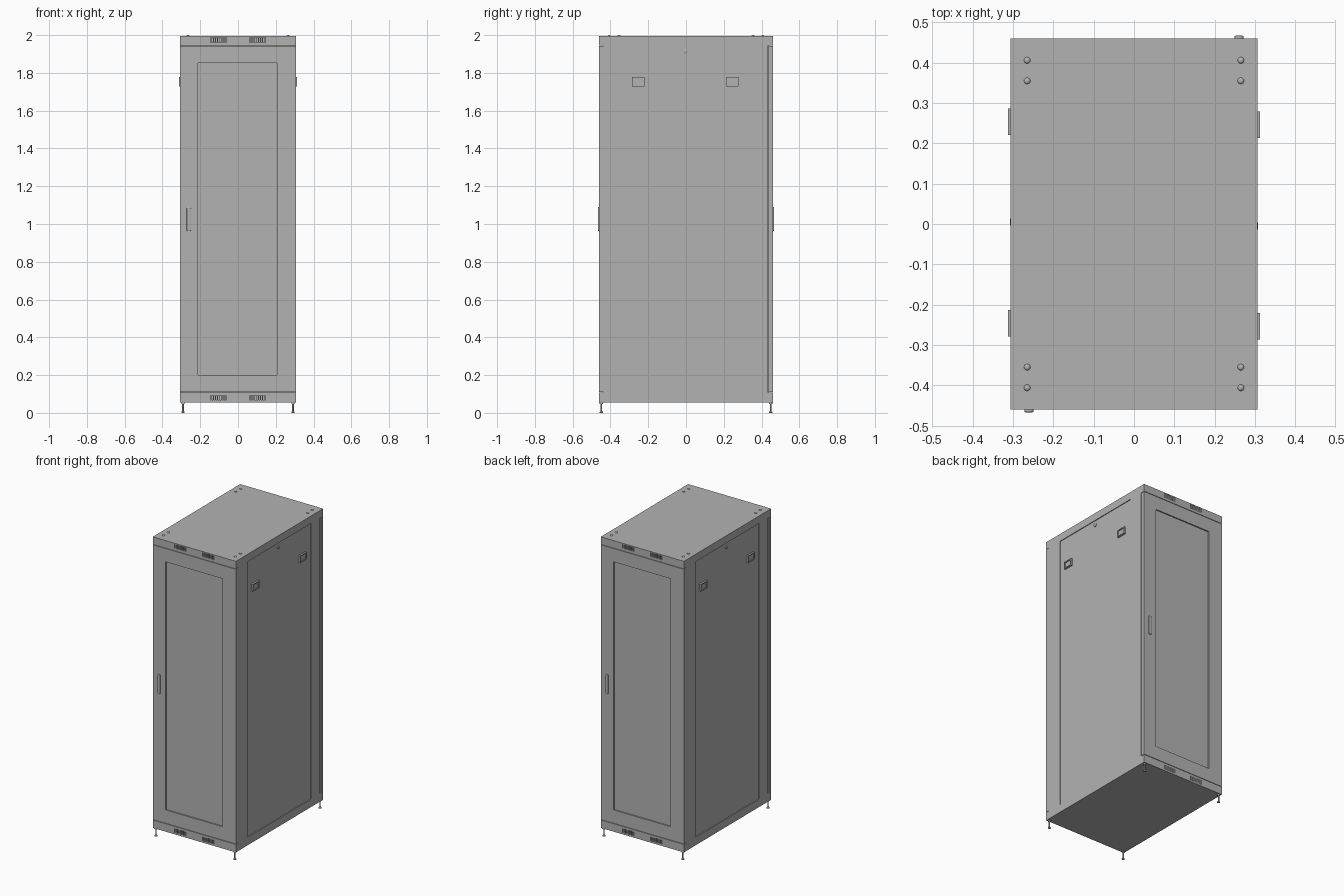
import bpy, bmesh, math
from mathutils import Vector, Matrix

default = bpy.data.objects.get("Cube")
if default:
    bpy.data.objects.remove(default, do_unlink=True)

grey = bpy.data.materials.new("cabinet grey")
grey.use_nodes = True
colour = (0.45, 0.45, 0.45, 1)
grey.diffuse_color = colour
grey.node_tree.nodes["Principled BSDF"].inputs["Base Color"].default_value = colour

HX, HY = 0.306, 0.46            # half width and half depth
BOTTOM, TOP = 0.055, 1.995      # shell height range
LOW, HIGH = 0.108, 1.945        # door opening
HALF_TURN = Matrix.Rotation(math.pi, 4, 'Z')


def finish(name, bm):
    mesh = bpy.data.meshes.new(name)
    bmesh.ops.recalc_face_normals(bm, faces=bm.faces)
    bm.to_mesh(mesh)
    bm.free()
    mesh.materials.append(grey)
    obj = bpy.data.objects.new(name, mesh)
    bpy.context.collection.objects.link(obj)
    return obj


def add_box(bm, lo, hi):
    lo, hi = Vector(lo), Vector(hi)
    size = Matrix.Diagonal((*(hi - lo), 1))
    return bmesh.ops.create_cube(bm, size=1, matrix=Matrix.Translation((lo + hi) / 2) @ size)


def box(name, lo, hi):
    bm = bmesh.new()
    add_box(bm, lo, hi)
    return finish(name, bm)


def recessed_box(name, lo, hi, normal, inner_lo, inner_hi, depth):
    """Box whose face along normal has a rectangular recess."""
    bm = bmesh.new()
    add_box(bm, lo, hi)
    normal = Vector(normal)
    face = max(bm.faces, key=lambda f: f.calc_center_median().dot(normal) if f.normal.dot(normal) > 0.9 else -9)
    centre = face.calc_center_median()
    bmesh.ops.inset_region(bm, faces=[face], thickness=0.005)
    for v in face.verts:
        for axis in range(3):
            if abs(normal[axis]) < 0.5:
                v.co[axis] = inner_lo[axis] if v.co[axis] < centre[axis] else inner_hi[axis]
    bmesh.ops.inset_region(bm, faces=[face], thickness=0.0002, depth=-depth)
    return finish(name, bm)


def lathe(name, profile, location, axis='Z', segments=20):
    """Turned part from (radius, height) points."""
    bm = bmesh.new()
    verts = [bm.verts.new((r, 0, z)) for r, z in profile]
    edges = [bm.edges.new(pair) for pair in zip(verts, verts[1:])]
    bmesh.ops.spin(bm, geom=verts + edges, cent=(0, 0, 0), axis=(0, 0, 1),
                   angle=2 * math.pi, steps=segments)
    bmesh.ops.remove_doubles(bm, verts=bm.verts, dist=0.00005)
    turn = Matrix.Rotation(math.pi / 2, 4, 'Y') if axis == 'X' else Matrix()
    bm.transform(Matrix.Translation(location) @ turn)
    obj = finish(name, bm)
    bpy.context.view_layer.objects.active = obj
    obj.select_set(True)
    bpy.ops.object.shade_smooth_by_angle(angle=math.radians(40))
    obj.select_set(False)
    return obj


def opposite(obj, name):
    """Copy turned half way round the vertical axis."""
    copy = obj.copy()
    copy.data = obj.data.copy()
    copy.name = name
    copy.data.transform(HALF_TURN)
    bpy.context.collection.objects.link(copy)


# Main shell
box("cabinet_core", (-HX + 0.005, -0.435, BOTTOM + 0.01), (HX - 0.005, 0.435, TOP - 0.01))

# Roof and base, each with slotted vents front and back
for name, z0, z1, vent_z in (("roof", HIGH, TOP, 1.975), ("base", BOTTOM, LOW, 0.08)):
    cap = box(name, (-HX, -HY, z0), (HX, HY, z1))
    bm = bmesh.new()
    for face in (-1, 1):
        for side in (-1, 1):
            for i in range(9):
                x = side * 0.104 + (i - 4) * 0.01
                add_box(bm, (x - 0.0028, face * HY - 0.02, vent_z - 0.013),
                        (x + 0.0028, face * HY + 0.02, vent_z + 0.013))
    cutter = finish(name + "_vent_cutter", bm)
    cutter.hide_render = True
    mod = cap.modifiers.new("vents", 'BOOLEAN')
    mod.operation = 'DIFFERENCE'
    mod.solver = 'EXACT'
    mod.object = cutter
    bpy.context.view_layer.objects.active = cap
    bpy.ops.object.modifier_apply(modifier=mod.name)
    bpy.data.objects.remove(cutter, do_unlink=True)

# Corner posts framing the recessed side panels
post = box("hinge_post", (HX - 0.02, -0.437, LOW), (HX, -0.333, HIGH))
opposite(post, "rear_hinge_post")
post = box("latch_post", (HX - 0.02, 0.333, LOW), (HX, 0.429, HIGH))
opposite(post, "front_latch_post")

# Doors with a recessed window panel
door = recessed_box("front_door", (-HX, -HY, LOW + 0.003), (HX, -0.437, HIGH - 0.003), (0, -1, 0),
                    (-0.212, 0, 0.2), (0.206, 0, 1.853), 0.008)
opposite(door, "back_door")

# Door handles: rounded upright grips
bm = bmesh.new()
add_box(bm, (-0.272, -0.467, 0.962), (-0.249, -0.455, 1.09))
bmesh.ops.bevel(bm, geom=[e for e in bm.edges if abs(e.verts[0].co.y - e.verts[1].co.y) > 0.005],
                offset=0.008, segments=4, profile=0.5, affect='EDGES')
front = [f for f in bm.faces if all(v.co.y < -0.466 for v in f.verts)]
bmesh.ops.bevel(bm, geom=list({e for f in front for e in f.edges}),
                offset=0.003, segments=2, profile=0.5, affect='EDGES')
opposite(finish("front_handle", bm), "back_handle")

# Side panel latches and locks
for label, y in (("front", -0.254), ("rear", 0.246)):
    latch = recessed_box(label + "_left_latch", (HX - 0.01, y - 0.033, 1.729), (HX + 0.006, y + 0.033, 1.777),
                         (1, 0, 0), (0, y - 0.026, 1.736), (0, y + 0.026, 1.77), 0.006)
    opposite(latch, label + "_right_latch")
lock = lathe("left_lock", [(0.012, 0), (0.012, 0.005), (0.009, 0.007), (0, 0.007)],
             (HX - 0.006, -0.005, 1.915), 'X')
opposite(lock, "right_lock")

# Domed roof bolts and levelling feet
for sx in (-1, 1):
    for sy in (-1, 1):
        for y in (0.355, 0.406):
            lathe("roof_bolt", [(0.008, -0.002), (0.008, 0.001), (0.006, 0.0035), (0.003, 0.0048), (0, 0.005)],
                  (sx * 0.265, sy * y, TOP))
        lathe("levelling_foot", [(0, 0), (0.009, 0), (0.009, 0.005), (0.0045, 0.01), (0.0045, 0.048),
                                 (0.009, 0.048), (0.009, 0.057), (0, 0.057)],
              (sx * 0.291, sy * 0.448, 0))
